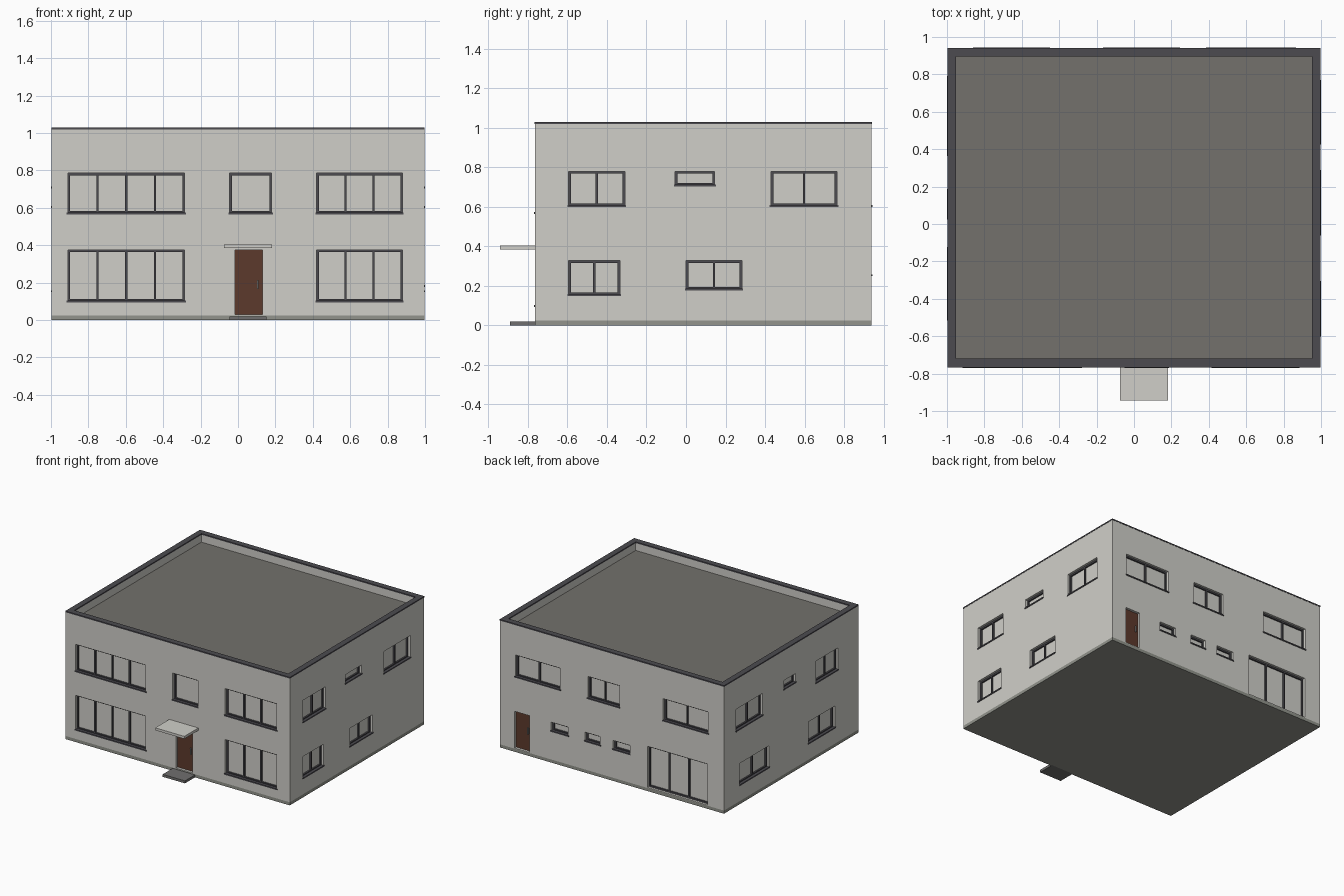
import bpy
import bmesh
from mathutils import Vector

cube = bpy.data.objects.get("Cube")
if cube:
    bpy.data.objects.remove(cube, do_unlink=True)

# Outer shell limits
X, FRONT, BACK, TOP = 0.996, -0.765, 0.94, 1.03
PLINTH, CAP, PARAPET = 0.025, 0.01, 0.043
RECESS, BAR = 0.03, 0.012


def material(name, *srgb):
    linear = [((c / 255 + 0.055) / 1.055) ** 2.4 for c in srgb] + [1]
    mat = bpy.data.materials.new(name)
    mat.use_nodes = True
    mat.diffuse_color = linear
    mat.node_tree.nodes["Principled BSDF"].inputs["Base Color"].default_value = linear
    return mat


render = material("pale render", 208, 207, 201)
plinth_grey = material("plinth grey", 146, 148, 140)
dark_metal = material("dark metal", 76, 75, 80)
roof_grey = material("roof felt", 115, 113, 108)
step_grey = material("step stone", 112, 111, 110)
brown = material("brown door", 92, 58, 44)
steel = material("steel", 140, 140, 138)


def make(name, boxes, mat):
    """One object out of boxes given as (low corner, high corner)."""
    bm = bmesh.new()
    for lo, hi in boxes:
        lo, hi = Vector(lo), Vector(hi)
        for v in bmesh.ops.create_cube(bm, size=1)["verts"]:
            v.co = (lo + hi) / 2 + v.co * (hi - lo)
    mesh = bpy.data.meshes.new(name)
    bm.to_mesh(mesh)
    bm.free()
    mesh.materials.append(mat)
    obj = bpy.data.objects.new(name, mesh)
    bpy.context.collection.objects.link(obj)
    return obj


def on_wall(side, u0, u1, z0, z1, d0, d1):
    """Box on a wall: u runs along it, d points outward from its face."""
    def point(u, d, z):
        return {"front": (u, FRONT - d, z), "back": (u, BACK + d, z),
                "right": (X + d, u, z), "left": (-X - d, u, z)}[side]
    a, b = point(u0, d0, z0), point(u1, d1, z1)
    return tuple(map(min, a, b)), tuple(map(max, a, b))


# Windows: side, bottom, top, then (start, end, panes) for each one in the row
rows = [
    ("front", 0.57, 0.785, [(-0.91, -0.285, 4), (-0.045, 0.18, 1), (0.42, 0.88, 3)]),
    ("front", 0.10, 0.375, [(-0.91, -0.285, 4), (0.42, 0.88, 3)]),
    ("right", 0.605, 0.78, [(-0.595, -0.31, 2), (0.43, 0.765, 2)]),
    ("right", 0.71, 0.78, [(-0.055, 0.145, 1)]),
    ("right", 0.155, 0.328, [(-0.595, -0.335, 2)]),
    ("right", 0.183, 0.328, [(0.0, 0.283, 2)]),
    ("left", 0.605, 0.78, [(0.45, 0.785, 2), (-0.51, -0.23, 2)]),
    ("left", 0.71, 0.78, [(0.03, 0.18, 1)]),
    ("left", 0.155, 0.328, [(0.37, 0.74, 2), (-0.47, -0.13, 2)]),
    ("back", 0.605, 0.78, [(0.46, 0.86, 2), (-0.065, 0.215, 2), (-0.855, -0.455, 2)]),
    ("back", 0.255, 0.325, [(0.39, 0.54, 1), (0.105, 0.24, 1), (-0.16, -0.01, 1)]),
    ("back", 0.03, 0.36, [(-0.85, -0.315, 3)]),
]
# Doors: side, start, end, bottom, top, handle position
doors = [("front", -0.015, 0.13, 0.03, 0.375, 0.105),
         ("back", 0.735, 0.866, 0.03, 0.325, 0.758)]

openings = []
for side, z0, z1, windows in rows:
    for number, (u0, u1, panes) in enumerate(windows, 1):
        openings.append(on_wall(side, u0, u1, z0, z1, -RECESS, 0.05))
        name = f"{side}_window_{round(z0 * 100)}_{number}"
        # Frame rails, jambs and mullions
        back, face = -RECESS - 0.002, -0.018
        bars = [on_wall(side, u0, u1, z, z + BAR, back, face) for z in (z0, z1 - BAR)]
        for i in range(panes + 1):
            u = u0 + (u1 - u0 - BAR) * i / panes
            bars.append(on_wall(side, u, u + BAR, z0 + BAR, z1 - BAR, back, face))
        make(name + "_frame", bars, dark_metal)
        # Sill, left out where the opening reaches the ground
        if z0 > 0.05:
            make(name + "_sill", [on_wall(side, u0 - 0.006, u1 + 0.006,
                                          z0 - 0.006, z0 + 0.004, back, 0.005)], dark_metal)

for side, u0, u1, z0, z1, h in doors:
    openings.append(on_wall(side, u0, u1, z0, z1, -RECESS, 0.05))
    make(side + "_door", [on_wall(side, u0, u1, z0, z1, -0.035, -0.02)], brown)
    make(side + "_door_handle",
         [on_wall(side, h - 0.004, h + 0.004, 0.165, 0.215, -0.022, -0.01)], steel)

# Walls with window, door and roof recesses cut out
walls = make("walls", [((-X, FRONT, PLINTH), (X, BACK, TOP - CAP))], render)
inner_lo = (-X + PARAPET, FRONT + PARAPET)
inner_hi = (X - PARAPET, BACK - PARAPET)
openings.append(((*inner_lo, 0.955), (*inner_hi, 1.2)))
cutter = make("opening_cutter", openings, render)
cutter.hide_render = True
cut = walls.modifiers.new("openings", "BOOLEAN")
cut.operation, cut.solver, cut.object = "DIFFERENCE", "EXACT", cutter
bpy.context.view_layer.update()
result = bpy.data.meshes.new_from_object(
    walls.evaluated_get(bpy.context.evaluated_depsgraph_get()))
walls.modifiers.clear()
walls.data = result
bpy.data.objects.remove(cutter, do_unlink=True)

# Plinth, roof and parapet cap
make("plinth", [((-X, FRONT, 0), (X, BACK, PLINTH))], plinth_grey)
make("flat_roof", [((*inner_lo, 0.95), (*inner_hi, 0.96))], roof_grey)
e, low = 0.002, TOP - CAP
make("parapet_cap", [
    ((-X - e, FRONT - e, low), (X + e, inner_lo[1] + e, TOP)),
    ((-X - e, inner_hi[1] - e, low), (X + e, BACK + e, TOP)),
    ((-X - e, inner_lo[1] + e, low), (inner_lo[0] + e, inner_hi[1] - e, TOP)),
    ((inner_hi[0] - e, inner_lo[1] + e, low), (X + e, inner_hi[1] - e, TOP)),
], dark_metal)

# Entrance canopy and step
make("entrance_canopy", [on_wall("front", -0.075, 0.183, 0.385, 0.405, -0.01, 0.178)], render)
make("entrance_step", [on_wall("front", -0.045, 0.153, 0, 0.02, -0.01, 0.127)], step_grey)
